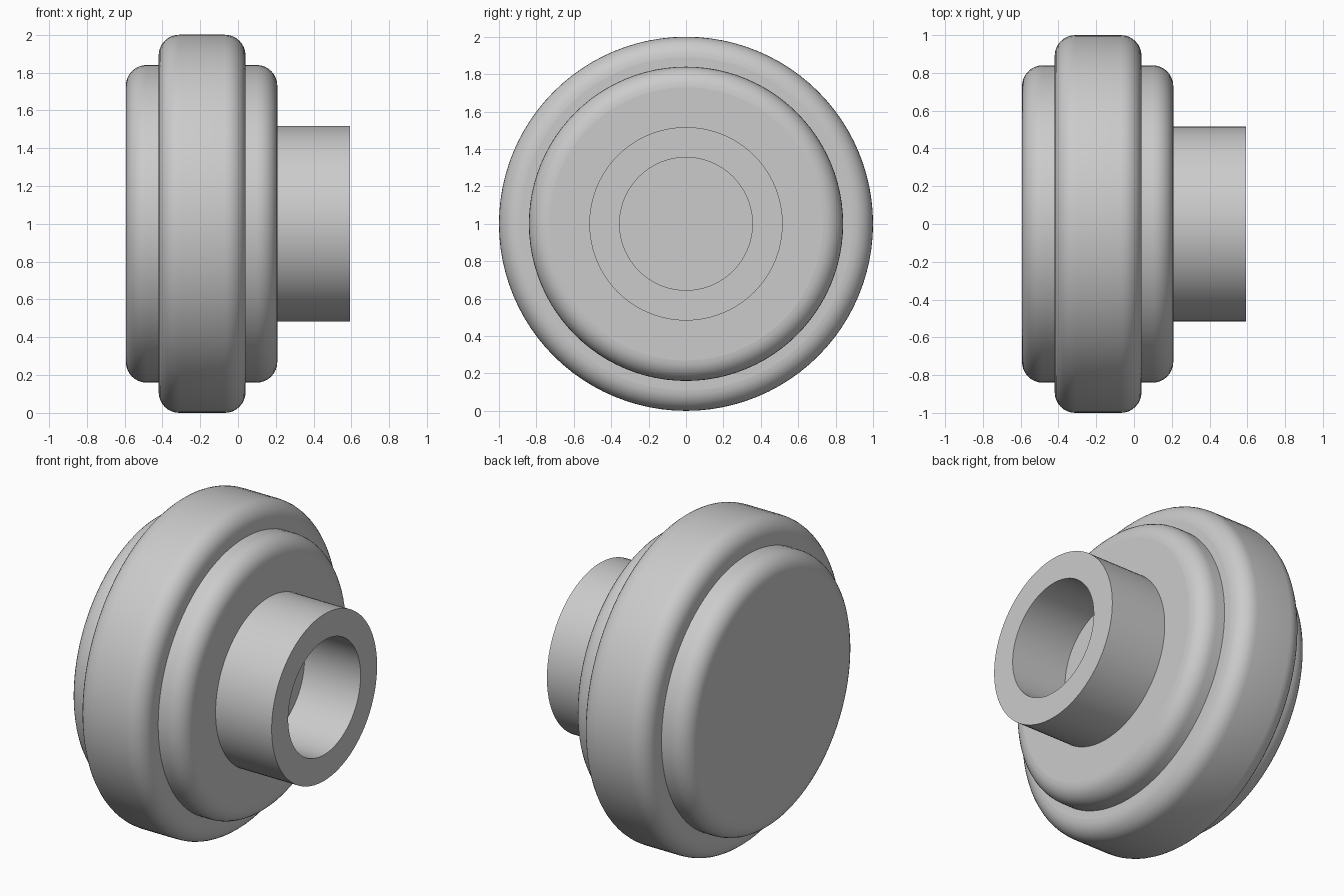
import bpy, bmesh, math
from mathutils import Vector, Matrix

if "Cube" in bpy.data.objects:
    bpy.data.objects.remove(bpy.data.objects["Cube"])

SEGMENTS = 96
AXIS_HEIGHT = 1.0

grey = bpy.data.materials.new("plain grey")
grey.use_nodes = True
grey.diffuse_color = (0.6, 0.6, 0.6, 1)
grey.node_tree.nodes["Principled BSDF"].inputs["Base Color"].default_value = (0.6, 0.6, 0.6, 1)


def fillet(x, r, radius, start, steps=8):
    """Quarter-circle of (x, r) points around a centre, turning clockwise."""
    return [(x + radius * math.cos(a), r + radius * math.sin(a))
            for a in (math.radians(start - 90 * i / steps) for i in range(steps + 1))]


def rounded_disc(x0, x1, outer, inner, radius):
    """Half section with both outer corners rounded."""
    return ([(x0, inner)]
            + fillet(x0 + radius, outer - radius, radius, 180)
            + fillet(x1 - radius, outer - radius, radius, 90)
            + [(x1, inner)])


def lathe(name, profile):
    """Revolve an (x, r) profile about the horizontal x axis."""
    bm = bmesh.new()
    verts = [bm.verts.new((x, 0, r)) for x, r in profile]
    edges = [bm.edges.new(pair) for pair in zip(verts, verts[1:])]
    bmesh.ops.spin(bm, geom=verts + edges, cent=(0, 0, 0), axis=(1, 0, 0),
                   angle=math.tau, steps=SEGMENTS, use_duplicate=False)
    bmesh.ops.remove_doubles(bm, verts=bm.verts, dist=0.0001)
    bmesh.ops.recalc_face_normals(bm, faces=bm.faces)
    # Orient the surface by its outermost face
    rim = max(bm.faces, key=lambda f: f.calc_center_median().yz.length)
    centre = rim.calc_center_median()
    if rim.normal.dot(Vector((0, centre.y, centre.z))) < 0:
        bmesh.ops.reverse_faces(bm, faces=bm.faces)
    bmesh.ops.transform(bm, matrix=Matrix.Translation((0, 0, AXIS_HEIGHT)), verts=bm.verts)
    mesh = bpy.data.meshes.new(name)
    bm.to_mesh(mesh)
    bm.free()
    mesh.materials.append(grey)
    obj = bpy.data.objects.new(name, mesh)
    bpy.context.collection.objects.link(obj)
    bpy.ops.object.select_all(action="DESELECT")
    bpy.context.view_layer.objects.active = obj
    obj.select_set(True)
    bpy.ops.object.shade_smooth_by_angle(angle=math.radians(30))
    # Keep the end faces truly flat
    for face in mesh.polygons:
        if abs(face.normal.x) > 0.999:
            face.use_smooth = False
    return obj


# Main drum with closed ends
lathe("drum_body", rounded_disc(-0.593, 0.208, 0.84, 0, 0.11))

# Wider rounded band around the drum
lathe("outer_band", rounded_disc(-0.42, 0.04, 1.0, 0.835, 0.11))

# Hollow shaft on the left end, its bore stopping at the drum
lathe("hollow_shaft", [(0.208, 0.517), (0.593, 0.517), (0.593, 0.355), (0.208, 0.355)])
